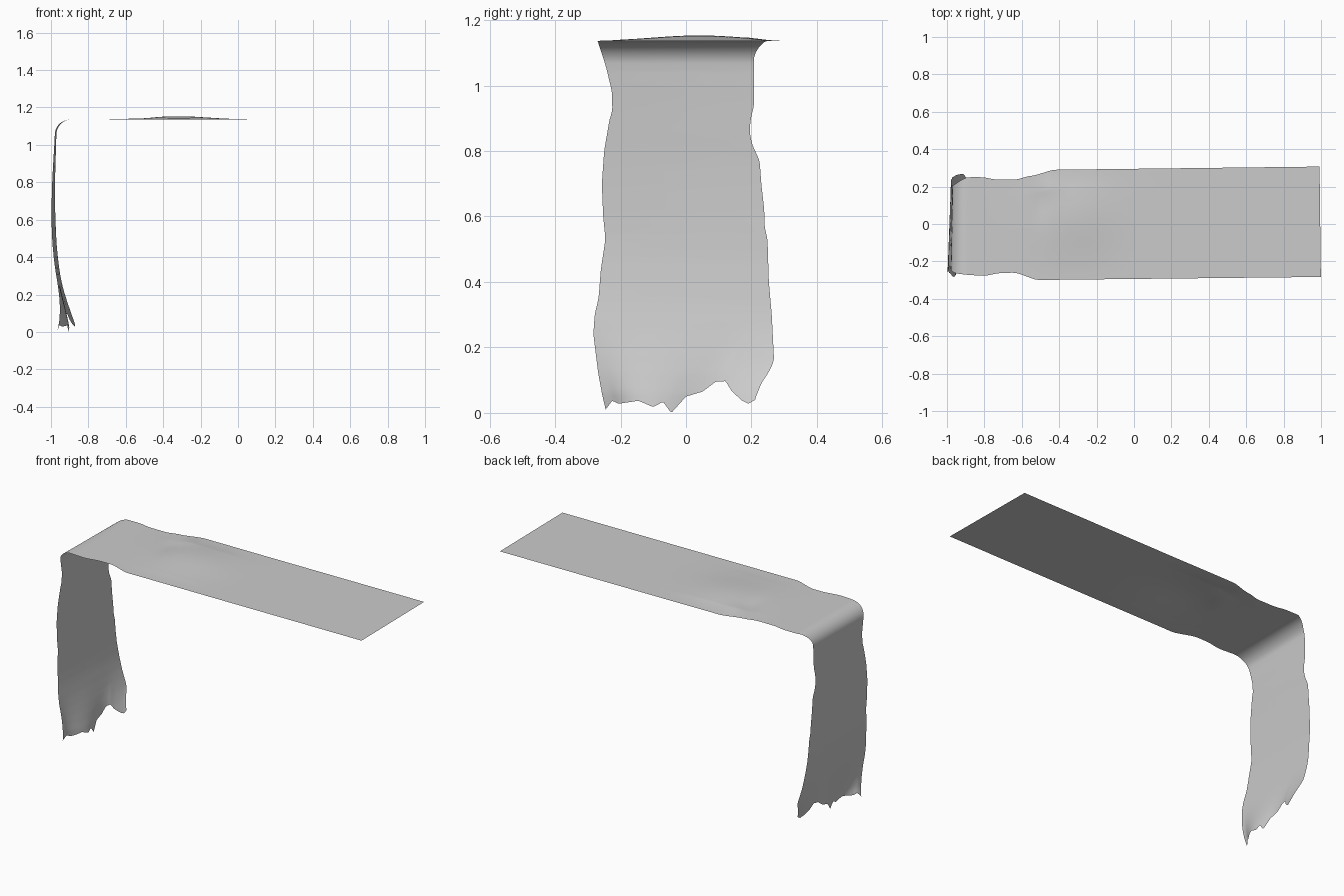
import bpy, bmesh, math

if "Cube" in bpy.data.objects:
    bpy.data.objects.remove(bpy.data.objects["Cube"])

def interp(table, t):
    """Piecewise linear lookup; rows are (key, value) with rising keys."""
    if t <= table[0][0]:
        return table[0][1]
    for (a, va), (b, vb) in zip(table, table[1:]):
        if t <= b:
            return va + (vb - va) * (t - a) / (b - a)
    return table[-1][1]

def soft(table, t, r):
    return sum(interp(table, t + r * k) for k in (-1, 0, 1)) / 3

def gauss(x, y, cx, cy, sx, sy):
    return math.exp(-((x - cx) / sx) ** 2 - ((y - cy) / sy) ** 2)

# Outline of the flat top: x -> y on both long edges
TOP_BACK = [(-.94, .235), (-.9, .25), (-.8, .25), (-.75, .238), (-.62, .238), (-.58, .253),
            (-.53, .26), (-.45, .285), (-.43, .29), (1, .307)]
TOP_FRONT = [(-.94, -.268), (-.8, -.278), (-.72, -.262), (-.63, -.26), (-.52, -.30),
             (-.4, -.298), (1, -.283)]
# Outline of the hanging part: z -> y on both edges
LEG_FRONT = [(.01, -.245), (.05, -.255), (.12, -.268), (.24, -.283), (.3, -.279), (.35, -.267),
             (.44, -.26), (.53, -.246), (.6, -.253), (.7, -.257), (.8, -.25), (.9, -.233),
             (.92, -.225), (.98, -.226), (1.06, -.245), (1.13, -.268)]
LEG_BACK = [(.04, .21), (.09, .23), (.13, .256), (.16, .269), (.2, .267), (.3, .262), (.4, .253),
            (.53, .249), (.57, .24), (.62, .239), (.7, .23), (.77, .225), (.82, .202), (.86, .194),
            (.9, .198), (.94, .208), (1.1, .208), (1.13, .235)]
# Torn lower edge: y -> z
TORN = [(-.245, .01), (-.225, .037), (-.205, .028), (-.145, .037), (-.10, .018), (-.07, .034),
        (-.045, 0), (0, .05), (.05, .065), (.09, .095), (.12, .097), (.14, .065), (.17, .038),
        (.19, .028), (.21, .04)]
# Side profile of the hanging part: z -> x
DROP = [(0, -.905), (.05, -.912), (.12, -.922), (.25, -.953), (.4, -.976), (.55, -.986),
        (.75, -.988), (.95, -.98), (1.06, -.974)]

N = 90
rows = []

# Flat top with a shallow rumple
for i in range(111):
    f = i / 110
    row = []
    for j in range(N + 1):
        v = j / N
        xe = (.999 - .007 * v) * (1 - f) - .89 * f
        y0, y1 = soft(TOP_FRONT, xe, .015), soft(TOP_BACK, xe, .015)
        y = y0 + (y1 - y0) * v
        inner = min(1, 5 * min(v, 1 - v) + .15)
        z = 1.136 + inner * (.017 * gauss(xe, y, -.32, .04, .22, .2)
                             + .006 * gauss(xe, y, -.47, .21, .06, .07)
                             - .006 * gauss(xe, y, -.5, .12, .05, .12))
        row.append((xe, y, z))
    rows.append(row)

# Rounded bend over the edge
for i in range(1, 15):
    a = math.pi / 2 * i / 14
    x, z = -.89 - .084 * math.sin(a), 1.06 + .076 * math.cos(a)
    w = min(1, i / 7)
    y0 = (1 - w) * interp(TOP_FRONT, x) + w * soft(LEG_FRONT, z, .015)
    y1 = (1 - w) * interp(TOP_BACK, x) + w * soft(LEG_BACK, z, .015)
    rows.append([(x - .008 * (.5 - j / N) * w, y0 + (y1 - y0) * j / N, z) for j in range(N + 1)])

# Hanging part, ending in the torn edge
for i in range(1, 91):
    t = i / 90
    height = lambda y: 1.06 * (1 - t) + interp(TORN, y) * t
    y0, y1 = soft(LEG_FRONT, height(-.245), .01), soft(LEG_BACK, height(.21), .008)
    row = []
    for j in range(N + 1):
        v = j / N
        z = height(-.245 + .455 * v)
        low = max(0, 1 - z / .3) ** 2
        x = soft(DROP, z, .06) - (.008 + .014 * min(1, 2 * t)) * (.5 - v)
        x += low * (.014 * math.sin(9 * v - 1.2) + .025 * max(0, v - .75) * 4
                    - .035 * math.exp(-(v / .12) ** 2))
        row.append((x, y0 + (y1 - y0) * v, z))
    rows.append(row)

# Single-layer cloth sheet
bm = bmesh.new()
grid = [[bm.verts.new(p) for p in row] for row in rows]
for a, b in zip(grid, grid[1:]):
    for j in range(N):
        bm.faces.new((a[j], a[j + 1], b[j + 1], b[j]))
for f in bm.faces:
    f.smooth = True
mesh = bpy.data.meshes.new("torn_cloth")
bm.to_mesh(mesh)
bm.free()
bpy.context.collection.objects.link(bpy.data.objects.new("torn_cloth", mesh))
